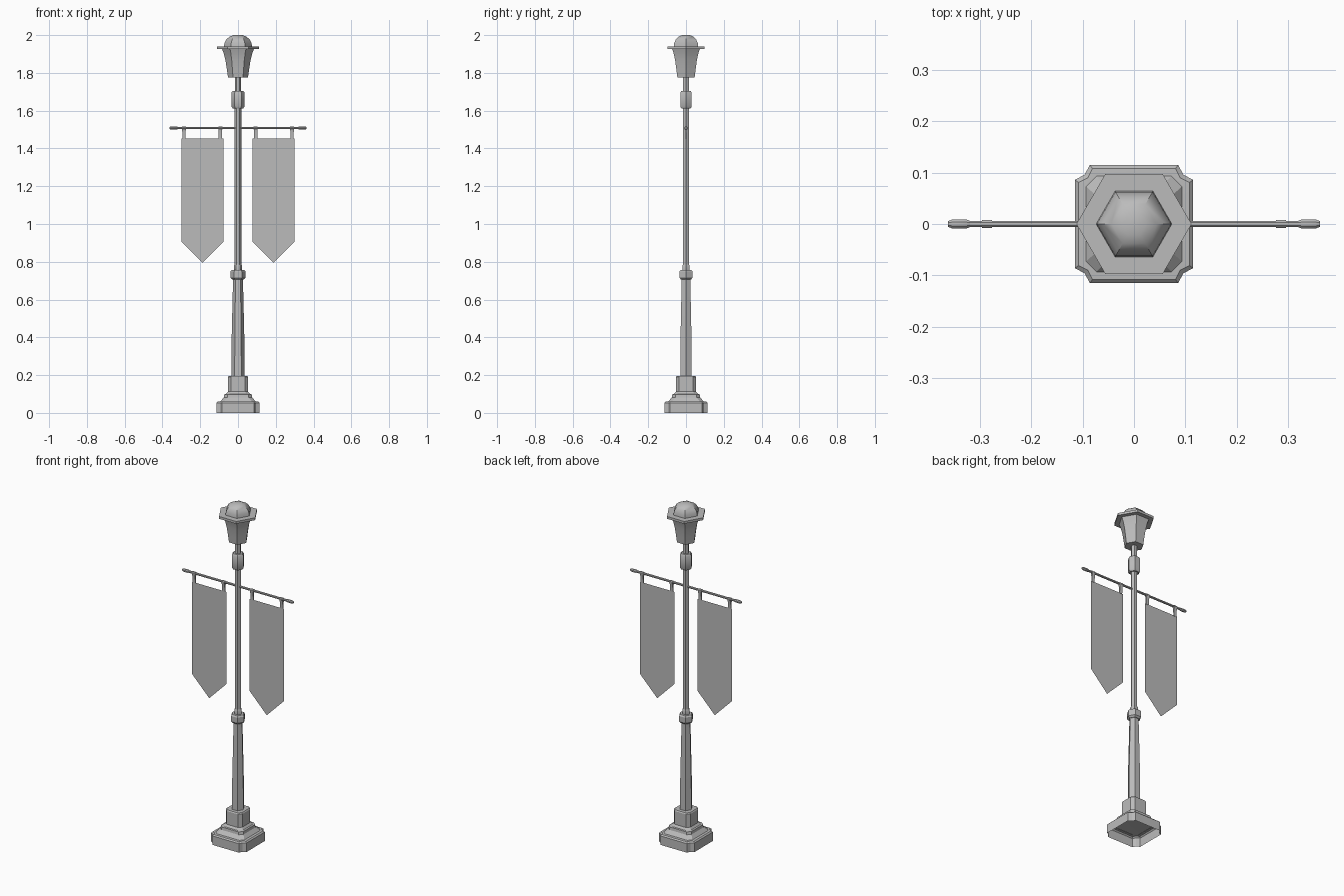
import bpy
import bmesh
from math import cos, sin, pi, radians

cube = bpy.data.objects.get("Cube")
if cube:
    bpy.data.objects.remove(cube, do_unlink=True)

grey = bpy.data.materials.new("plain grey")
grey.use_nodes = True
colour = (0.5, 0.5, 0.5, 1)
grey.diffuse_color = colour
grey.node_tree.nodes["Principled BSDF"].inputs["Base Color"].default_value = colour


def finish(name, bm):
    bmesh.ops.recalc_face_normals(bm, faces=bm.faces)
    mesh = bpy.data.meshes.new(name)
    bm.to_mesh(mesh)
    bm.free()
    mesh.materials.append(grey)
    obj = bpy.data.objects.new(name, mesh)
    bpy.context.collection.objects.link(obj)
    bpy.ops.object.select_all(action="DESELECT")
    obj.select_set(True)
    bpy.context.view_layer.objects.active = obj
    bpy.ops.object.shade_smooth_by_angle(angle=radians(32))
    return obj


def loft(name, rings, bottom=True):
    """Skin a stack of point rings and cap the ends."""
    bm = bmesh.new()
    loops = [[bm.verts.new(p) for p in ring] for ring in rings]
    for low, high in zip(loops, loops[1:]):
        for i in range(len(low)):
            j = (i + 1) % len(low)
            bm.faces.new((low[i], low[j], high[j], high[i]))
    bm.faces.new(loops[-1])
    if bottom:
        bm.faces.new(loops[0][::-1])
    obj = finish(name, bm)
    if not bottom:
        # an open shell must still face outwards
        if obj.data.polygons[len(obj.data.polygons) - 1].normal.z < 0:
            obj.data.flip_normals()
    return obj


def turned(name, profile, sides=6):
    """Faceted upright part from (radius, height) pairs."""
    return loft(name, [[(r * cos(2 * pi * i / sides), r * sin(2 * pi * i / sides), z)
                        for i in range(sides)] for r, z in profile])


def rod(name, profile, sides=8):
    """Faceted part along x from (radius, x) pairs."""
    return loft(name, [[(x, r * cos(2 * pi * (i + 0.5) / sides),
                         BAR_Z + r * sin(2 * pi * (i + 0.5) / sides))
                        for i in range(sides)] for r, x in profile])


def cut_square(half, cut, z, scoop=None):
    """Square ring with cut corners, optionally scooped inwards."""
    corner = [(half, cut), (cut, half)]
    if scoop:
        corner.insert(1, (scoop, scoop))
    ring = []
    for turn in range(4):
        c, s = round(cos(turn * pi / 2)), round(sin(turn * pi / 2))
        ring += [(x * c - y * s, x * s + y * c, z) for x, y in corner]
    return ring


BAR_Z = 1.508

# Hollow stepped base
loft("base_plinth", [cut_square(0.115, 0.086, 0, 0.096),
                     cut_square(0.115, 0.086, 0.053, 0.096),
                     cut_square(0.108, 0.081, 0.06, 0.09),
                     cut_square(0.094, 0.074, 0.061, 0.084)], bottom=False)
loft("base_step", [cut_square(0.094, 0.074, 0.06),
                   cut_square(0.075, 0.056, 0.082),
                   cut_square(0.073, 0.054, 0.098),
                   cut_square(0.064, 0.046, 0.1),
                   cut_square(0.054, 0.037, 0.112),
                   cut_square(0.054, 0.037, 0.19),
                   cut_square(0.05, 0.034, 0.196)], bottom=False)

# Column, collars and pole
turned("lower_column", [(0.035, 0.19), (0.034, 0.38), (0.026, 0.715)])
turned("lower_collar", [(0.03, 0.705), (0.04, 0.715), (0.04, 0.748), (0.034, 0.756),
                        (0.022, 0.757), (0.022, 0.778), (0.018, 0.785)])
turned("pole", [(0.018, 0.77), (0.018, 1.62)])
turned("upper_collar", [(0.028, 1.612), (0.035, 1.622), (0.035, 1.695), (0.028, 1.705)])
turned("lamp_neck", [(0.017, 1.70), (0.017, 1.785)])

# Lantern
turned("lantern_body", [(0.053, 1.776), (0.059, 1.82), (0.067, 1.87),
                        (0.076, 1.905), (0.086, 1.93)])
turned("lantern_brim", [(0.112, 1.927), (0.112, 1.941)])
turned("lantern_dome", [(0.074, 1.938), (0.072, 1.958), (0.062, 1.977),
                        (0.044, 1.992), (0.024, 2.0)])

# Crossbar with end knobs
rod("crossbar", [(0.0065, -0.33), (0.0065, 0.33)])
for side, label in ((1, "left"), (-1, "right")):
    rod(label + "_knob", [(0.0065, side * 0.319), (0.009, side * 0.325),
                          (0.009, side * 0.355), (0.006, side * 0.362)])

    # Banner cloth with pointed lower edge
    bm = bmesh.new()
    outline = [(0.076, 1.453), (0.076, 0.908), (0.188, 0.795), (0.3, 0.908), (0.3, 1.453)]
    bm.faces.new([bm.verts.new((side * x, 0, z)) for x, z in outline])
    finish(label + "_banner", bm)

    # Straps with loops around the bar
    for x, spot in ((0.093, "inner"), (0.286, "outer")):
        rod(f"{label}_{spot}_loop", [(0.0085, side * x - 0.01), (0.0085, side * x + 0.01)])
        loft(f"{label}_{spot}_strap",
             [[(side * x + a * w, b * d, z) for a, b in ((1, 1), (-1, 1), (-1, -1), (1, -1))]
              for w, d, z in ((0.009, 0.002, 1.45), (0.009, 0.004, 1.485), (0.01, 0.008, 1.508))])
